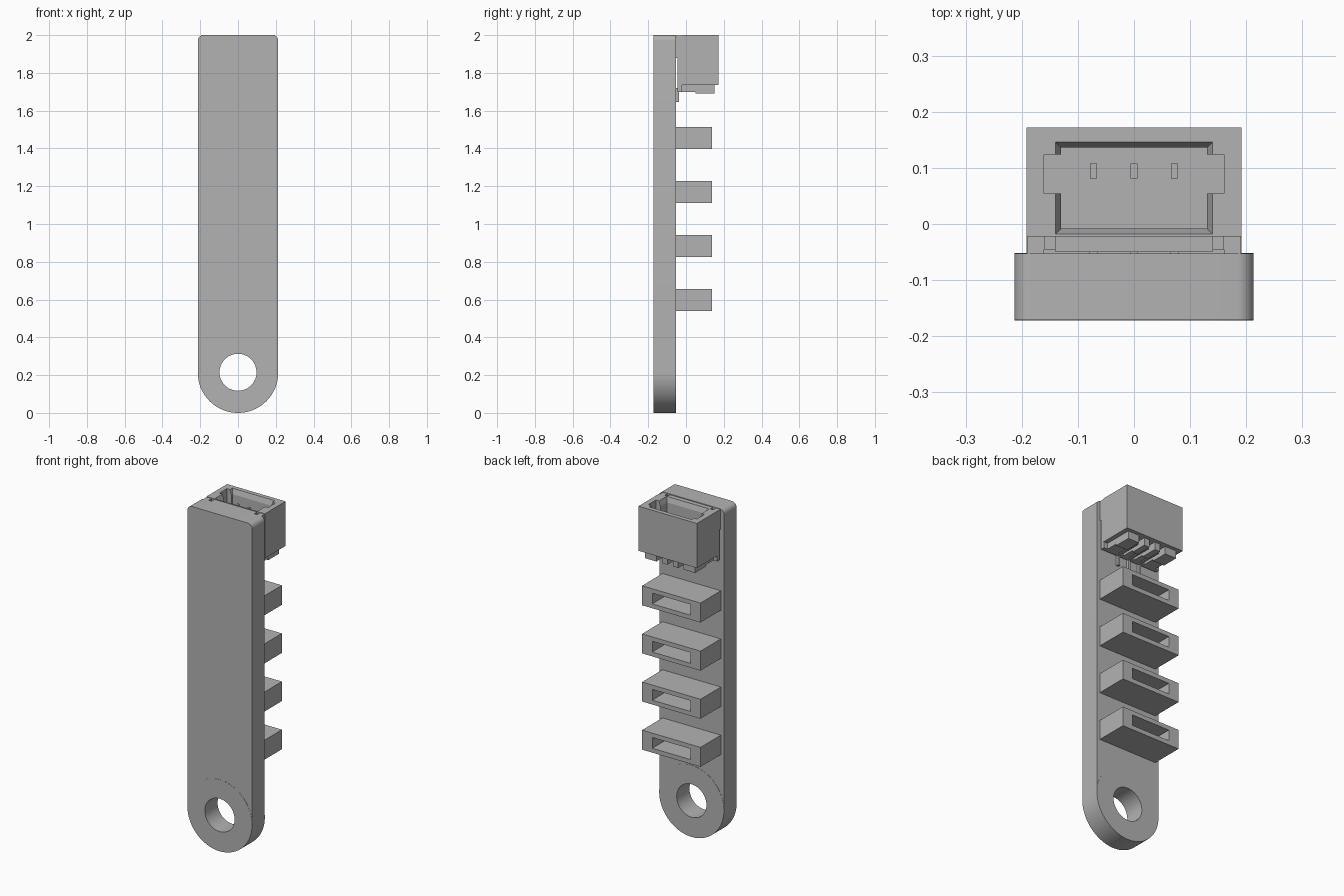
import bpy
import bmesh
from math import sin, cos, pi, radians
from mathutils import Matrix, Vector

cube = bpy.data.objects.get("Cube")
if cube:
    bpy.data.objects.remove(cube, do_unlink=True)

GREY = bpy.data.materials.new("plain grey")
GREY.use_nodes = True
GREY.diffuse_color = (0.45, 0.45, 0.45, 1)
GREY.node_tree.nodes["Principled BSDF"].inputs["Base Color"].default_value = (0.45, 0.45, 0.45, 1)


def finish(name, bm):
    bmesh.ops.recalc_face_normals(bm, faces=bm.faces)
    mesh = bpy.data.meshes.new(name)
    bm.to_mesh(mesh)
    bm.free()
    mesh.materials.append(GREY)
    obj = bpy.data.objects.new(name, mesh)
    bpy.context.collection.objects.link(obj)
    return obj


def box(name, x, y, z, inset=0):
    """Box from (min, max) ranges; inset narrows the bottom in x and y."""
    bm = bmesh.new()
    bmesh.ops.create_cube(bm, size=1)
    for v in bm.verts:
        low = v.co.z < 0
        ends = [r[0] if c < 0 else r[1] for c, r in zip(v.co, (x, y, z))]
        if low:
            ends[0] += inset if v.co.x < 0 else -inset
            ends[1] += inset if v.co.y < 0 else -inset
        v.co = ends
    return finish(name, bm)


def prism(name, outline, y):
    """Extrude an x-z outline between two y values."""
    bm = bmesh.new()
    face = bm.faces.new([bm.verts.new((px, y[0], pz)) for px, pz in outline])
    side = bmesh.ops.extrude_face_region(bm, geom=[face])
    verts = [g for g in side["geom"] if isinstance(g, bmesh.types.BMVert)]
    bmesh.ops.translate(bm, verts=verts, vec=(0, y[1] - y[0], 0))
    return finish(name, bm)


def arc(cx, cz, r, start, end, steps):
    angles = [radians(start + (end - start) * i / steps) for i in range(steps + 1)]
    return [(cx + r * cos(a), cz + r * sin(a)) for a in angles]


def cut(obj, *cutters):
    """Subtract the cutters and bake the result."""
    for c in cutters:
        c.hide_render = True
        mod = obj.modifiers.new("cut", 'BOOLEAN')
        mod.operation, mod.solver, mod.object = 'DIFFERENCE', 'EXACT', c
    graph = bpy.context.evaluated_depsgraph_get()
    mesh = bpy.data.meshes.new_from_object(obj.evaluated_get(graph))
    obj.modifiers.clear()
    obj.data = mesh
    for c in cutters:
        bpy.data.objects.remove(c, do_unlink=True)


def smooth(obj):
    bpy.ops.object.select_all(action='DESELECT')
    obj.select_set(True)
    bpy.context.view_layer.objects.active = obj
    bpy.ops.object.shade_smooth_by_angle(angle=radians(30))


R, HOLE, BACK = 0.213, 0.098, -0.053

# Long plate with a rounded lower end, and the eyelet disc around its hole
outline = (arc(0, R, R, 180, 360, 48)
           + arc(R - 0.03, 1.97, 0.03, 0, 90, 8)
           + arc(-R + 0.03, 1.97, 0.03, 90, 180, 8))
plate = prism("plate", outline, (-0.171, BACK))
disc = prism("eyelet_disc", arc(0, R, R, 0, 354, 59), (-0.172, BACK + 0.001))
for part in (plate, disc):
    cut(part, prism("hole_cutter", arc(0, R + 0.002, HOLE, 0, 350, 35), (-0.3, 0.1)))
    smooth(part)

# Four slotted sensor housings
for i in range(4):
    z = 0.598 + i * 0.286
    housing = box(f"sensor_housing_{i + 1}", (-0.192, 0.192), (BACK, 0.138), (z - 0.058, z + 0.058))
    cut(housing, box("slot_cutter", (-0.125, 0.125), (-0.03, 0.3), (z - 0.032, z + 0.032)))

# Socket shell with a flared mouth and side latch recesses
shell = box("socket_shell", (-0.192, 0.192), (-0.022, 0.172), (1.735, 2))
cut(shell,
    box("mouth_cutter", (-0.14, 0.14), (-0.018, 0.146), (1.97, 2.0001), 0.01),
    box("cavity_cutter", (-0.13, 0.13), (-0.008, 0.136), (1.79, 1.98)),
    box("latch_cutter", (-0.16, 0.16), (0.054, 0.124), (1.79, 2.1)))

# Rear mount of the socket, with small gaps at each side
mount = box("socket_mount", (-0.19, 0.19), (-0.045, -0.021), (1.70, 1.997))
cut(mount, *[box("gap_cutter", (s * 0.15 - 0.009, s * 0.15 + 0.009), (-0.1, 0), (1.9, 2.1))
             for s in (-1, 1)])
for s, side in ((-1, "right"), (1, "left")):
    box(f"mount_pad_{side}", (s * 0.175 - 0.015, s * 0.175 + 0.015), (BACK, -0.044), (1.88, 1.997))
box("mount_pad_middle", (-0.14, 0.14), (-0.05, -0.044), (1.88, 1.997))

# Ribs under the socket
for i, (a, b) in enumerate(((-0.165, -0.09), (-0.054, -0.018), (0.018, 0.054), (0.09, 0.165))):
    box(f"under_rib_{i + 1}", (a, b), (-0.03, 0.05), (1.70, 1.74))
    box(f"under_rib_foot_{i + 1}", (a, b), (0.05, 0.15), (1.69, 1.74))

# Contact pins and their soldered leads
for i in range(3):
    x = (i - 1) * 0.072
    box(f"contact_pin_{i + 1}", (x - 0.006, x + 0.006), (0.081, 0.108), (1.78, 1.94))
    box(f"lead_{i + 1}", (x - 0.007, x + 0.007), (-0.04, 0.11), (1.705, 1.74))
    box(f"lead_foot_{i + 1}", (x - 0.007, x + 0.007), (BACK, -0.038), (1.645, 1.72))
